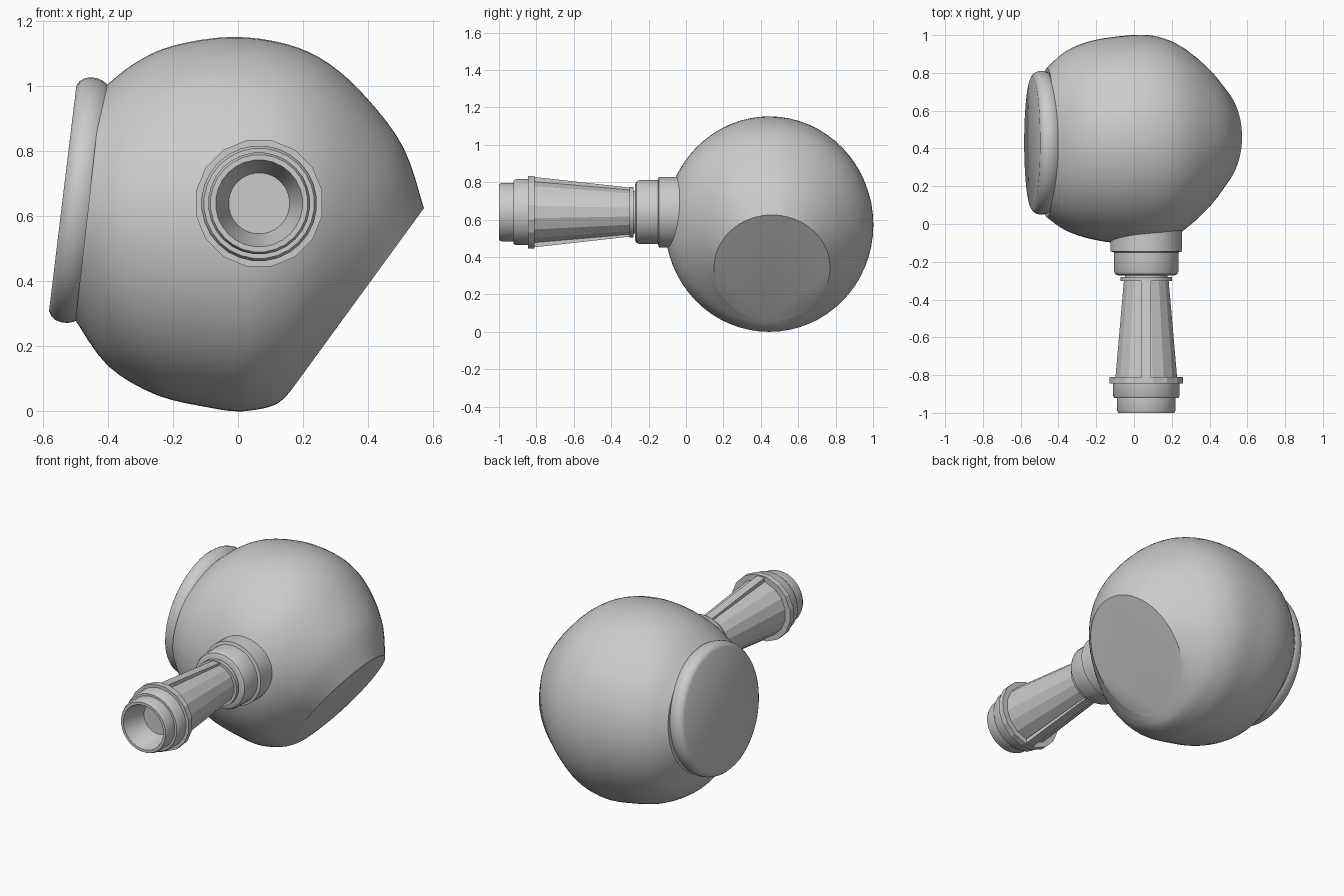
import bpy, bmesh
from math import cos, sin, pi, radians
from mathutils import Vector

if "Cube" in bpy.data.objects:
    bpy.data.objects.remove(bpy.data.objects["Cube"])


def make(name, bm, angle=None):
    bmesh.ops.remove_doubles(bm, verts=bm.verts, dist=1e-5)
    bmesh.ops.recalc_face_normals(bm, faces=bm.faces)
    me = bpy.data.meshes.new(name)
    bm.to_mesh(me)
    bm.free()
    ob = bpy.data.objects.new(name, me)
    bpy.context.collection.objects.link(ob)
    if angle:
        bpy.ops.object.select_all(action='DESELECT')
        ob.select_set(True)
        bpy.context.view_layer.objects.active = ob
        bpy.ops.object.shade_smooth_by_angle(angle=radians(angle))
    return ob


def skin(name, rings, angle):
    """Bridge rings of points and cap both ends."""
    bm = bmesh.new()
    loops = [[bm.verts.new(p) for p in r] for r in rings]
    n = len(loops[0])
    for a, b in zip(loops, loops[1:]):
        for i in range(n):
            j = (i + 1) % n
            bm.faces.new((a[i], a[j], b[j], b[i]))
    bm.faces.new(loops[0])
    bm.faces.new(loops[-1])
    return make(name, bm, angle)


def revolve(name, profile, origin, axis, up, sides, angle):
    """Turn (radius, distance) pairs about an axis."""
    o, n, u = Vector(origin), Vector(axis).normalized(), Vector(up).normalized()
    v = n.cross(u)
    rings = [[o + n * h + (u * cos(t) + v * sin(t)) * r
              for t in [2 * pi * (i + .5) / sides for i in range(sides)]]
             for r, h in profile]
    return skin(name, rings, angle)


def smooth_path(keys, steps):
    out = []
    for k in range(len(keys) - 1):
        p = [keys[max(0, min(len(keys) - 1, k + d))] for d in (-1, 0, 1, 2)]
        for s in range(steps):
            t = s / steps
            out.append([.5 * (2 * b + (c - a) * t + (2 * a - 5 * b + 4 * c - d) * t * t
                              + (3 * b - a - 3 * c + d) * t ** 3)
                        for a, b, c, d in zip(*p)])
    return out + [list(keys[-1])]


# Body: elbow-shaped bulb; each section is top x,z, bottom x,z, centre y, half width
sections = [
    (-.42, .99, -.50, .28, .43, .395),
    (-.32, 1.07, -.40, .14, .44, .475),
    (-.20, 1.125, -.25, .05, .445, .525),
    (-.02, 1.152, -.08, .01, .445, .552),
    (.15, 1.13, .00, .00, .445, .555),
    (.28, 1.07, .06, .006, .447, .53),
    (.40, .96, .10, .015, .45, .48),
    (.51, .81, .13, .03, .455, .40),
    (.572, .625, .16, .06, .46, .31),
]
body_rings = []
for tx, tz, bx, bz, cy, w in smooth_path(sections, 4):
    c = Vector(((tx + bx) / 2, cy, (tz + bz) / 2))
    h = Vector(((tx - bx) / 2, 0, (tz - bz) / 2))
    body_rings.append([c + h * cos(t) + Vector((0, w * sin(t), 0))
                       for t in [2 * pi * i / 64 for i in range(64)]])
skin("bulb_body", body_rings, 35)

# Rounded rim with flat cap on the left side
revolve("rim_cap", [(.36, -.01), (.374, .01), (.38, .03), (.38, .05), (.375, .068),
                    (.364, .082), (.35, .09)],
        (-.45, .43, .645), (-.99, 0, .12), (.12, 0, .99), 64, 35)

# Handle parts, all turned about one line pointing to the front
HX, HZ = .065, .64


def turned(name, pts, sides, angle):
    return revolve(name, [(r, -y) for y, r in pts], (HX, 0, HZ), (0, -1, 0), (0, 0, 1),
                   sides, angle)


turned("neck", [(.12, .19), (-.145, .19), (-.15, .172), (-.25, .172), (-.265, .165),
                (-.272, .15), (-.272, .10)], 32, 35)
turned("neck_collar", [(-.26, .115), (-.28, .115), (-.28, .137), (-.302, .137),
                       (-.302, .11)], 20, 35)
turned("grip", [(-.29, .12), (-.83, .168)], 16, None)
turned("flange", [(-.81, .15), (-.81, .198), (-.845, .198), (-.845, .15)], 16, None)
turned("socket", [(-.83, .178), (-.91, .178), (-.922, .17), (-.922, .157), (-.985, .157),
                  (-1.0, .15), (-1.0, .134), (-.86, .094)], 28, 35)

# Tapered ribs above and below the grip
for name, s in (("upper_rib", 1), ("lower_rib", -1)):
    rings = [[(HX + dx, y, HZ + s * z) for dx, z in
              ((-.025, .09), (.025, .09), (.025, r), (-.025, r))]
             for y, r in ((-.29, .13), (-.83, .19))]
    skin(name, rings, None)
